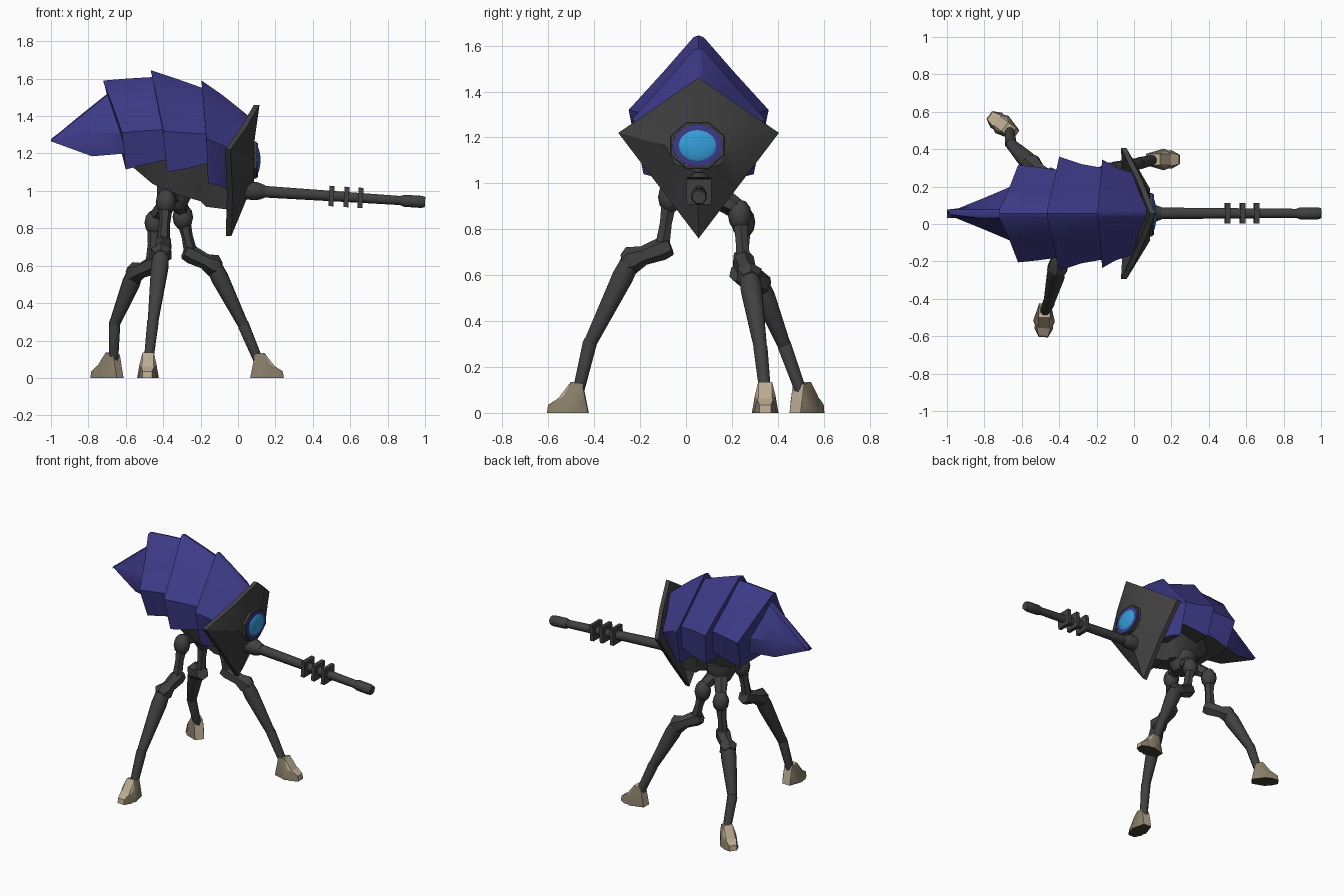
import bpy, bmesh, math
from mathutils import Vector

cube = bpy.data.objects.get("Cube")
if cube:
    bpy.data.objects.remove(cube, do_unlink=True)

MID = 0.055  # y of the body's plane of symmetry


def material(name, r, g, b):
    m = bpy.data.materials.new(name)
    m.use_nodes = True
    m.diffuse_color = (r, g, b, 1)
    bsdf = m.node_tree.nodes["Principled BSDF"]
    bsdf.inputs["Base Color"].default_value = (r, g, b, 1)
    bsdf.inputs["Roughness"].default_value = 0.8
    return m


METAL = material("dark metal", 0.052, 0.052, 0.052)
SHELL = material("indigo shell", 0.046, 0.042, 0.24)
LENS = material("blue lens", 0.035, 0.34, 0.7)
CLAW = material("tan claw", 0.5, 0.41, 0.29)
CLAW_SIDE = material("olive claw side", 0.25, 0.21, 0.14)
SOLE = material("dark brown sole", 0.06, 0.048, 0.034)


def finish(name, bm, *mats, angle=25):
    bmesh.ops.recalc_face_normals(bm, faces=bm.faces)
    mesh = bpy.data.meshes.new(name)
    bm.to_mesh(mesh)
    bm.free()
    for m in mats:
        mesh.materials.append(m)
    ob = bpy.data.objects.new(name, mesh)
    bpy.context.scene.collection.objects.link(ob)
    bpy.ops.object.select_all(action='DESELECT')
    ob.select_set(True)
    bpy.context.view_layer.objects.active = ob
    bpy.ops.object.shade_smooth_by_angle(angle=math.radians(angle))
    return ob


def loft_bm(rings):
    bm = bmesh.new()
    rows = [[bm.verts.new(p) for p in ring] for ring in rings]
    n = len(rows[0])
    for a, b in zip(rows, rows[1:]):
        for i in range(n):
            j = (i + 1) % n
            bm.faces.new((a[i], a[j], b[j], b[i]))
    bm.faces.new(rows[0])
    bm.faces.new(rows[-1])
    return bm


def tube(name, points, radii, sides=8):
    """Tapered metal tube along a path of points."""
    pts = [Vector(p) for p in points]
    rings = []
    for i, p in enumerate(pts):
        d = (pts[min(i + 1, len(pts) - 1)] - pts[max(i - 1, 0)]).normalized()
        ref = Vector((0, 0, 1)) if abs(d.z) < 0.7 else Vector((1, 0, 0))
        u = d.cross(ref).normalized()
        v = d.cross(u)
        rings.append([p + radii[i] * (math.cos(t) * u + math.sin(t) * v)
                      for t in ((k + 0.5) * math.tau / sides for k in range(sides))])
    return finish(name, loft_bm(rings), METAL, angle=50)


def ball(name, centre, scale, mat, seg=8, rows=6):
    bm = bmesh.new()
    bmesh.ops.create_uvsphere(bm, u_segments=seg, v_segments=rows, radius=1)
    for v in bm.verts:
        v.co = Vector(a * b + c for a, b, c in zip(v.co, scale, centre))
    return finish(name, bm, mat, angle=50)


def shell_ring(top, wide, low):
    """Armour cross-section from a ridge (x, z), widest and lower edges (x, half width, z)."""
    tx, tz = top
    wx, ww, wz = wide
    half = [(tx, 0.022, tz - 0.008),
            (tx * .5 + wx * .5, ww * .5, tz * .5 + wz * .5 + .005),
            (wx, ww, wz), low]
    right = [(x, MID - y, z) for x, y, z in half]
    left = [(x, MID + y, z) for x, y, z in reversed(half)]
    return right + left + [(tx, MID, tz)]


# Overlapping armour segments, each flared at its rear edge
SEGMENTS = {
    "shell_tail": [((-1, 1.275), (-1, .004, 1.27), (-1, .003, 1.265)),
                   ((-.83, 1.415), (-.8, .085, 1.31), (-.78, .075, 1.185)),
                   ((-.68, 1.535), (-.6, .17, 1.31), (-.6, .14, 1.2))],
    "shell_rear": [((-.72, 1.59), (-.62, .26, 1.31), (-.6, .2, 1.115)),
                   ((-.6, 1.6), (-.52, .25, 1.32), (-.5, .21, 1.14)),
                   ((-.43, 1.61), (-.37, .23, 1.33), (-.36, .2, 1.17))],
    "shell_middle": [((-.465, 1.645), (-.4, .305, 1.32), (-.38, .26, 1.1)),
                     ((-.33, 1.6), (-.28, .265, 1.31), (-.27, .25, 1.12)),
                     ((-.16, 1.54), (-.14, .24, 1.3), (-.14, .22, 1.15))],
    "shell_front": [((-.195, 1.59), (-.17, .29, 1.28), (-.16, .24, 1.04)),
                    ((-.08, 1.51), (-.1, .25, 1.25), (-.1, .2, 1.03)),
                    ((.07, 1.39), (-.01, .22, 1.21), (-.05, .1, 1.0))],
}
for name, data in SEGMENTS.items():
    ob = finish(name, loft_bm([shell_ring(*d) for d in data]), SHELL, METAL, angle=35)
    for f in ob.data.polygons:  # undersides are bare metal
        f.material_index = int(f.normal.z < -0.75)

# Belly below the armour: x, half width, bottom z
belly = [(-.56, .08, 1.125), (-.46, .15, 1.04), (-.36, .18, .99),
         (-.2, .17, .945), (-.17, .14, .915), (-.05, .1, .9)]
finish("belly", loft_bm([[(x, MID - w, 1.18), (x, MID - w * .55, z),
                          (x, MID + w * .55, z), (x, MID + w, 1.18)]
                         for x, w, z in belly]), METAL, angle=35)

# Diamond face plate, bulging forward in the middle
corners = [Vector(c) for c in ((-.04, MID + .35, 1.22), (.115, MID, 1.46),
                               (-.04, MID - .35, 1.22), (-.035, MID, .76))]
outline = []
for i, c in enumerate(corners):
    outline += [c, (c + corners[(i + 1) % 4]) / 2 + Vector((.008, 0, 0))]
eye = Vector((.085, MID - .005, 1.165))


def oval(x, ry, rz, n=8, off=0):
    return [Vector((x, eye.y + ry * math.cos(t), eye.z + rz * math.sin(t)))
            for t in ((k + off) * math.tau / n for k in range(n))]


inner = oval(.085, .14, .115)
bm = loft_bm([[p - Vector((.045, 0, 0)) for p in inner],
              [p - Vector((.03, 0, 0)) for p in outline], outline, inner])
finish("face_plate", bm, METAL, angle=30)
finish("eye_bezel", loft_bm([oval(.06, .13, .112, off=.5), oval(.1, .125, .107, off=.5),
                             oval(.1, .1, .085, off=.5)]), METAL, angle=40)
finish("eye_ring", loft_bm([oval(.07, .111, .094, 16), oval(.106, .109, .092, 16),
                            oval(.108, .09, .075, 16)]), SHELL, angle=40)
ball("eye_lens", (.095, eye.y, eye.z), (.025, .096, .079), LENS, 20, 12)


# Gun: mount, barrel, square cooling rings and muzzle
def gun_at(x):
    return (x, MID + .002, 1.005 - .065 * x)


tube("gun_mount", [gun_at(x) for x in (-.02, .1, .115, .145)], [.052, .052, .048, .036])
tube("gun_barrel", [gun_at(.1), gun_at(.9)], [.034, .026])
for i, x in enumerate((.5, .58, .655)):
    tube(f"gun_ring_{i + 1}", [gun_at(x - .013), gun_at(x + .013)], [.077, .077], 4)
tube("gun_muzzle", [gun_at(x) for x in (.87, .89, .98, 1)], [.028, .035, .035, .03])

# Pelvis under the belly
hub = Vector((-.34, .1, .97))
tube("pelvis", [hub + Vector((0, 0, .06)), hub, hub - Vector((0, 0, .07))], [.1, .1, .06])


def foot(name, x, y, dx, dy):
    """Clawed foot pointing along (dx, dy), a sloping heel block with a toe in front."""
    d = Vector((dx, dy, 0)).normalized()
    s = Vector((-d.y, d.x, 0))
    lumps = {"heel": [(-.075, .03, 0), (-.06, .035, .05), (-.05, .03, .125), (0, .03, .135),
                      (.03, .045, .075), (.02, .058, 0), (.07, .035, 0), (.07, .03, .045)],
             "toe": [(.02, .045, 0), (.02, .03, .085), (.06, .035, .06),
                     (.1, .025, .035), (.105, .025, 0), (.06, .05, 0)]}
    for part, pts in lumps.items():
        bm = bmesh.new()
        for f, w, z in pts:
            for side in (-1, 1):
                bm.verts.new(Vector((x, y, z)) + d * f + s * w * side)
        bmesh.ops.convex_hull(bm, input=bm.verts)
        ob = finish(f"{name}_{part}", bm, CLAW, CLAW_SIDE, SOLE, angle=30)
        for p in ob.data.polygons:  # dark sole, dull flanks
            if p.normal.z < -.5:
                p.material_index = 2
            elif abs(p.normal.dot(s)) > .7:
                p.material_index = 1


# Legs: hip, top and outer end of the knee, ankle, foot centre, foot direction
LEGS = {
    "right_leg": ((-.385, -.07, .94), (-.4, -.105, .715), (-.41, -.24, .665),
                  (-.455, -.42, .3), (-.48, -.5), (-.05, -1)),
    "rear_leg": ((-.445, .25, .83), (-.46, .245, .6), (-.55, .32, .56),
                 (-.66, .43, .29), (-.69, .52), (-.8, .6)),
    "front_leg": ((-.295, .235, .86), (-.25, .25, .66), (-.13, .275, .6),
                  (.03, .325, .28), (.14, .345), (1, 0)),
}
for name, (hip, knee, knee_end, ankle, pos, aim) in LEGS.items():
    hip, knee, knee_end, ankle = map(Vector, (hip, knee, knee_end, ankle))
    out = Vector((*aim, 0)).normalized()
    sole = Vector((*pos, .09)) - out * .03
    tube(name + "_arm", [hub, hip + Vector((0, 0, .03))], [.06, .035], 6)
    ball(name + "_hip", hip, (.055, .052, .07), METAL)
    tube(name + "_upper", [hip, hip.lerp(knee, .5), knee], [.04, .03, .036], 6)
    across = (knee_end - knee).normalized()
    tube(name + "_knee", [knee - across * .04, knee, knee.lerp(knee_end, .6),
                          knee_end, knee_end + across * .035],
         [.042, .05, .042, .062, .038], 6)
    tube(name + "_lower", [knee_end, knee_end.lerp(ankle, .2), ankle], [.045, .05, .03])
    tube(name + "_ankle", [ankle + Vector((0, 0, .025)), ankle, sole], [.025, .033, .027])
    foot(name + "_foot", *pos, *aim)
